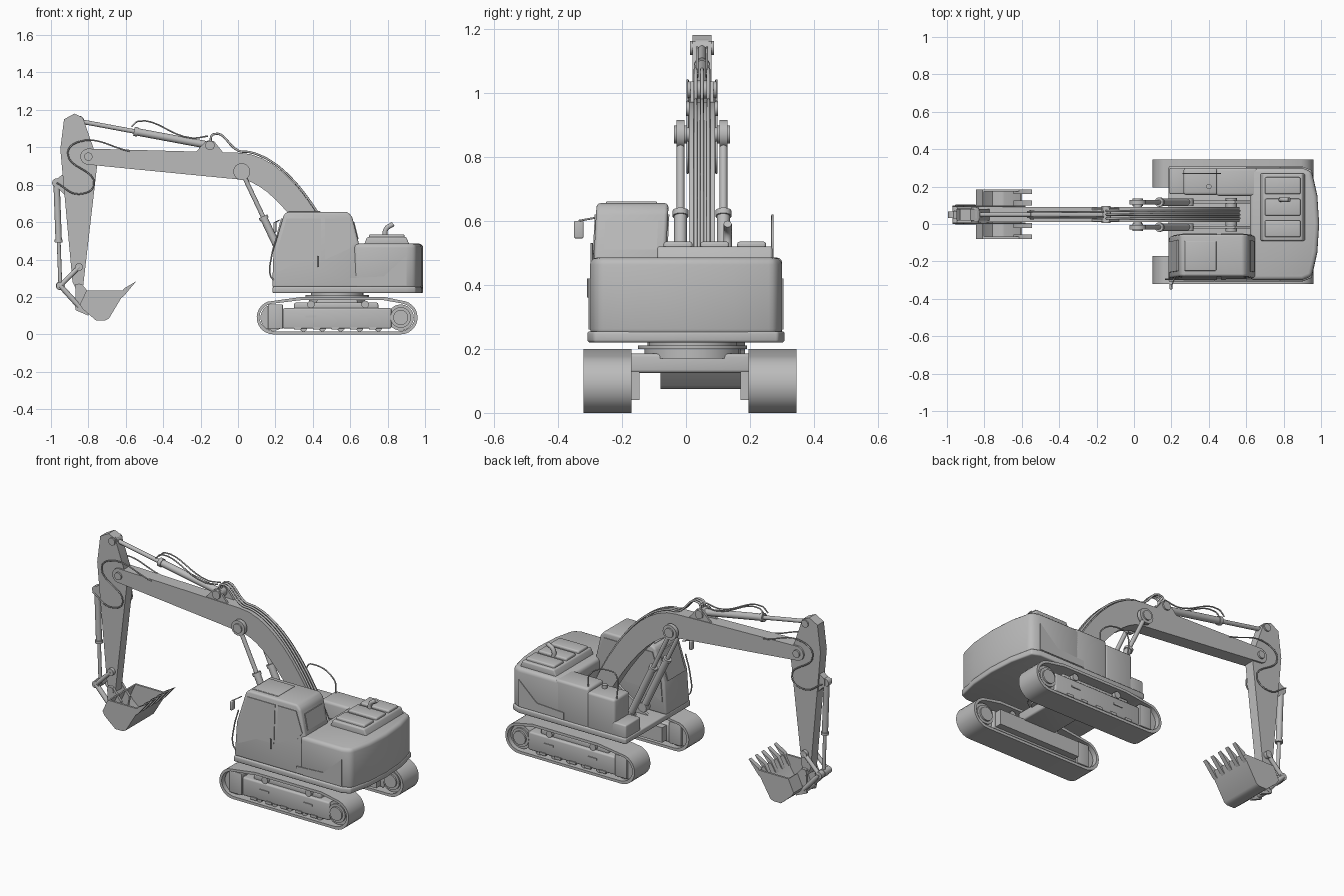
import bpy, bmesh, math
from mathutils import Vector

cube = bpy.data.objects.get("Cube")
if cube:
    bpy.data.objects.remove(cube)

grey = bpy.data.materials.new("plain_grey")
grey.use_nodes = True
grey.diffuse_color = (.5, .5, .5, 1)
grey.node_tree.nodes["Principled BSDF"].inputs["Base Color"].default_value = grey.diffuse_color


def finish(name, bm, bevel=0, lean=0):
    """Clean normals, round the sharp edges and add the part to the scene."""
    bmesh.ops.recalc_face_normals(bm, faces=bm.faces)
    if bevel:
        sharp = [edge for edge in bm.edges if edge.calc_face_angle(0) > .5]
        bmesh.ops.bevel(bm, geom=sharp, offset=bevel, segments=3, profile=.5,
                        affect='EDGES', clamp_overlap=True)
    for vert in bm.verts:
        vert.co.y += lean * vert.co.z
    mesh = bpy.data.meshes.new(name)
    bm.to_mesh(mesh)
    bm.free()
    mesh.materials.append(grey)
    part = bpy.data.objects.new(name, mesh)
    bpy.context.collection.objects.link(part)
    bpy.ops.object.select_all(action='DESELECT')
    part.select_set(True)
    bpy.context.view_layer.objects.active = part
    bpy.ops.object.shade_smooth_by_angle(angle=math.radians(35))


def prism(name, outline, low, high, upright=False, bevel=0, lean=0):
    """Extrude a side outline along y, or a plan outline along z if upright."""
    bm = bmesh.new()
    ends = []
    for depth in (low, high):
        ends.append([bm.verts.new((a, b, depth) if upright else (a, depth, b)) for a, b in outline])
        bm.faces.new(ends[-1])
    near, far = ends
    for i in range(len(near)):
        bm.faces.new((near[i - 1], near[i], far[i], far[i - 1]))
    finish(name, bm, bevel, lean)


def plate(name, outline, y, thickness, lean=0):
    prism(name, outline, y - thickness / 2, y + thickness / 2, lean=lean)


def box(name, x, y, z, bevel=0):
    prism(name, [(x[0], z[0]), (x[1], z[0]), (x[1], z[1]), (x[0], z[1])], min(y), max(y), bevel=bevel)


def shell(name, outline, centre, shrink, low, high, closed):
    """A band along the outline whose inside is shrunk towards the centre."""
    bm = bmesh.new()
    inner = [[c + (value - c) * s for value, c, s in zip(point, centre, shrink)] for point in outline]
    loops = [[bm.verts.new((a, y, b)) for a, b in ring]
             for ring, y in ((outline, low), (outline, high), (inner, high), (inner, low))]
    for i in range(0 if closed else 1, len(outline)):
        for k in range(len(loops)):
            bm.faces.new((loops[k - 1][i - 1], loops[k - 1][i], loops[k][i], loops[k][i - 1]))
    if not closed:
        for i in (0, -1):
            bm.faces.new([ring[i] for ring in loops])
    finish(name, bm)


def rod(name, start, end, radius):
    start, end = Vector(start), Vector(end)
    bm = bmesh.new()
    bmesh.ops.create_cone(bm, cap_ends=True, segments=24, radius1=radius, radius2=radius, depth=(end - start).length)
    turn = (end - start).to_track_quat('Z', 'Y').to_matrix()
    for vert in bm.verts:
        vert.co = turn @ vert.co + (start + end) / 2
    finish(name, bm)


def link(name, start, end, y, radius):
    rod(name, (start.x, y, start.y), (end.x, y, end.y), radius)


def pin(name, pivot, y, half, radius):
    rod(name, (pivot.x, y - half, pivot.y), (pivot.x, y + half, pivot.y), radius)


def ram(name, base, tip, y, radius):
    """Hydraulic cylinder: barrel, collar, thin rod and an eye at both ends."""
    neck = base.lerp(tip, .58)
    link(name + "_barrel", base, neck, y, radius)
    link(name + "_collar", neck, neck.lerp(base, .05), y, radius * 1.25)
    link(name + "_rod", neck, tip, y, radius * .6)
    for pivot in (base, tip):
        pin(name + "_eye", pivot, y, radius, radius * 1.4)


def hose(name, y, path, radius=.004):
    curve = bpy.data.curves.new(name, 'CURVE')
    curve.dimensions = '3D'
    curve.bevel_depth, curve.bevel_resolution, curve.resolution_u = radius, 2, 8
    curve.use_fill_caps = True
    spline = curve.splines.new('BEZIER')
    spline.bezier_points.add(len(path) - 1)
    for point, (x, z) in zip(spline.bezier_points, path):
        point.co = (x, y, z)
        point.handle_left_type = point.handle_right_type = 'AUTO'
    curve.materials.append(grey)
    bpy.context.collection.objects.link(bpy.data.objects.new(name, curve))


def arc(centre, radius, start, end, steps=12):
    angles = [math.radians(start + (end - start) * i / steps) for i in range(steps + 1)]
    return [(centre.x + radius * math.cos(a), centre.y + radius * math.sin(a)) for a in angles]


# Pivots in the side plane, and the depth of the digging arm
arm_y = .05
idler, sprocket = Vector((.19, .09)), Vector((.87, .09))
boom_tip, boom_elbow, boom_foot = Vector((-.8, .95)), Vector((0, .9)), Vector((.52, .36))
stick_ram_base, stick_ram_tip = Vector((-.15, 1.01)), Vector((-.85, 1.14))
lift_ram_base, lift_ram_tip = Vector((.29, .3)), Vector((.02, .87))
bucket_ram_base, bucket_ram_tip = Vector((-.97, .81)), Vector((-.95, .26))
rocker_pivot, bucket_pivot, bucket_link_pivot = Vector((-.85, .36)), Vector((-.85, .25)), Vector((-.85, .15))

# Crawler tracks, one per side
belt = arc(idler, .09, 110, 270) + arc(sprocket, .09, -90, 75) + [(.78, .2), (.34, .2)]
for side, middle, outward in (("right", -.245, -1), ("left", .27, 1)):
    def across(near, far):
        return middle + outward * near, middle + outward * far

    shell(side + "_track_belt", belt, (.53, .1), (.965, .84), middle - .075, middle + .075, True)
    box(side + "_track_frame", (.24, .82), across(-.06, .06), (.03, .14), .01)
    box(side + "_track_frame_ridge", (.3, .75), across(-.04, .04), (.13, .17), .01)
    box(side + "_inner_rail", (.26, .8), across(-.1, -.05), (.04, .13))
    box(side + "_idler_guard", (.16, .24), across(-.065, .065), (.03, .16), .004)
    pin(side + "_idler", idler, middle, .05, .07)
    for radius, half in ((.07, .05), (.055, .06), (.04, .07)):
        pin(side + "_sprocket", sprocket, middle, half, radius)
    for i in range(5):
        x = .3 + i / 10
        pin(side + "_bottom_roller", Vector((x + .05, .035)), middle, .055, .02)
        box(side + "_guide_block", (x, x + .04), across(.05, .066), (.025, .04))
    for x in (.36, .65):
        box(side + "_frame_slot", (x, x + .06), across(.05, .065), (.09, .1))
        pin(side + "_top_roller", Vector((x + .03, .16)), middle, .06, .02)

# Centre frame and slewing ring
box("centre_frame", (.42, .64), (-.19, .21), (.125, .185), .01)
for radius, low, high in ((.15, .17, .2), (.17, .2, .21), (.14, .21, .23)):
    rod("slewing_ring", (.53, .02, low), (.53, .02, high), radius)


def plan(front, half):
    """Plan outline with a bowed rear, mirrored about the long axis."""
    left = [(front, half), (.9, half), (.95, half - .02), (.98, half / 2)]
    return left + [(.99, 0)] + [(x, -y) for x, y in reversed(left)]


# Upper structure
prism("deck", plan(.185, .308), .22, .255, upright=True, bevel=.008)
prism("engine_body", plan(.62, .3), .24, .485, upright=True, bevel=.022)
box("left_body", (.44, .66), (.15, .3), (.24, .485), .015)
box("left_tank", (.265, .45), (.155, .3), (.24, .465), .015)
box("left_step", (.19, .28), (.16, .3), (.24, .33), .008)
for y in (-.3, .3):
    plate("side_swage", [(.6, .26), (.9, .26), (.9, .42), (.78, .31), (.6, .3)], y, .008)

# Engine hood and exhaust
prism("engine_hood", [(.67, .47), (.92, .47), (.9, .52), (.69, .52)], -.09, .27, bevel=.008)
for i in range(3):
    y = -.07 + i * .115
    box("hood_lid", (.7, .89), (y, y + .09), (.5, .535), .008)
hose("exhaust_pipe", .13, [(.79, .5), (.79, .56), (.83, .59)], .013)

# Cab, leaning slightly inwards, with window plates
lean, outer, inner = .05, -.312, -.087
prism("cab", [(.183, .25), (.19, .45), (.245, .64), (.265, .655), (.585, .655), (.61, .63), (.648, .48), (.648, .25)],
      outer, inner, bevel=.016, lean=lean)
box("cab_roof_hatch", (.27, .44), (-.25, -.09), (.65, .66), .004)
for y in (outer, inner):
    plate("door_window", [(.205, .33), (.21, .45), (.26, .62), (.445, .62), (.445, .39), (.33, .39)], y, .008, lean)
    plate("rear_side_window", [(.465, .62), (.585, .62), (.63, .5), (.6, .46), (.465, .4)], y, .008, lean)
prism("windscreen", [(.185, .45), (.23, .62), (.25, .62), (.21, .45)], outer + .03, inner - .03, lean=lean)
prism("back_window", [(.615, .6), (.622, .6), (.645, .51), (.638, .51)], outer + .03, inner - .03, lean=lean)

# Rails and mirror
hose("door_handle", -.305, [(.43, .36), (.43, .42)])
hose("cab_grab_rail", -.295, [(.19, .29), (.175, .31), (.18, .42), (.21, .53)])
rod("mirror_arm", (.22, -.28, .61), (.2, -.335, .6), .003)
box("mirror", (.19, .205), (-.35, -.32), (.545, .6), .005)
hose("left_handrail", .27, [(.27, .46), (.275, .6), (.3, .615), (.45, .56), (.46, .48)])
rod("fuel_cap", (.4, .2, .46), (.4, .2, .485), .014)

# Boom: a straight run that bends down to the foot, thickest at the elbow
knee = Vector((.24, .9))
spine = [(boom_tip.lerp(boom_elbow, i / 4), .043 + .028 * i / 4) for i in range(4)]
for i in range(11):
    t = i / 10
    spine.append((boom_elbow.lerp(knee, t).lerp(knee.lerp(boom_foot, t), t), .071 - .02 * t * t))
upper, lower = [], []
for i, (point, half) in enumerate(spine):
    along = spine[min(i + 1, len(spine) - 1)][0] - spine[max(i - 1, 0)][0]
    normal = Vector((-along.y, along.x)).normalized()
    upper.append(point + normal * half)
    lower.append(point - normal * half)
prism("boom", arc(boom_tip, .043, 255, 95) + upper[1:] + lower[:0:-1], arm_y - .04, arm_y + .04)
pin("boom_tip_pin", boom_tip, arm_y, .05, .022)
pin("boom_foot_pin", boom_foot, arm_y, .09, .03)

# Lift cylinders on both sides of the boom, with foot brackets
pin("lift_cylinder_pin", lift_ram_tip, arm_y, .085, .022)
for y in (arm_y - .067, arm_y + .067):
    plate("boom_foot_bracket", [(.25, .25), (.62, .25), (.62, .36), (.54, .41), (.48, .4), (.33, .3)], y, .015)
    pin("lift_cylinder_boss", lift_ram_tip, y, .012, .045)
    ram("lift_cylinder", lift_ram_base, lift_ram_tip, y, .02)

# Stick and its cylinder
prism("stick", [(-.93, 1.15), (-.875, 1.18), (-.83, 1.16), (-.75, .93), (-.83, .24), (-.865, .24), (-.885, .28), (-.95, .99)],
      arm_y - .03, arm_y + .03)
pin("stick_top_pin", stick_ram_tip, arm_y, .038, .022)
pin("stick_cylinder_base_pin", stick_ram_base, arm_y, .045, .025)
ram("stick_cylinder", stick_ram_base, stick_ram_tip, arm_y, .02)
for y in (arm_y - .03, arm_y + .03):
    plate("stick_cylinder_bracket", [(-.24, .96), (-.17, 1.035), (-.13, 1.035), (-.07, .96)], y, .012)

# Bucket cylinder and linkage
ram("bucket_cylinder", bucket_ram_base, bucket_ram_tip, arm_y, .017)
prism("bucket_cylinder_bracket", [(-.97, .83), (-.93, .86), (-.92, .74), (-.97, .79)], arm_y - .02, arm_y + .02)
for pivot in (bucket_ram_tip, rocker_pivot, bucket_pivot, bucket_link_pivot):
    pin("linkage_pin", pivot, arm_y, .05, .021)
for y in (arm_y - .04, arm_y + .04):
    link("rocker_link", bucket_ram_tip, rocker_pivot, y, .012)
    link("bucket_link", bucket_ram_tip, bucket_link_pivot, y, .014)
    plate("bucket_ear", [(-.87, .13), (-.87, .27), (-.835, .27), (-.78, .2), (-.8, .1)], y, .016)

# Bucket: curved shell, two side walls and a row of teeth
bucket_right, bucket_left = -.08, .185
scoop = [(-.6, .235), (-.69, .085), (-.71, .075), (-.76, .075), (-.83, .135), (-.845, .16), (-.81, .235)]
shell("bucket_shell", scoop, (-.71, .21), (.93, .93), bucket_right, bucket_left, False)
for y in (bucket_right + .006, bucket_left - .006):
    plate("bucket_side", scoop, y, .012)
for i in range(5):
    plate("bucket_tooth", [(-.645, .18), (-.61, .245), (-.545, .283), (-.61, .205)], bucket_right + .012 + i * .06, .025)

# Hydraulic hoses along the boom, the stick cylinder and around the stick
for offset in (-.02, 0, .02):
    hose("boom_hose", arm_y + offset, [stick_ram_base, (-.13, 1.07)] + [point + Vector((0, .01)) for point in upper[4:]], .006)
for offset in (-.015, .015):
    hose("stick_cylinder_hose", arm_y + offset, [(-.57, 1.11), (-.53, 1.14), (-.25, 1.05), (-.16, 1.06)])
for offset in (-.045, .045):
    hose("stick_hose", arm_y + offset, [(-.58, .98), (-.85, 1.03), (-.91, .97), (-.77, .8), (-.85, .75), bucket_ram_base])
